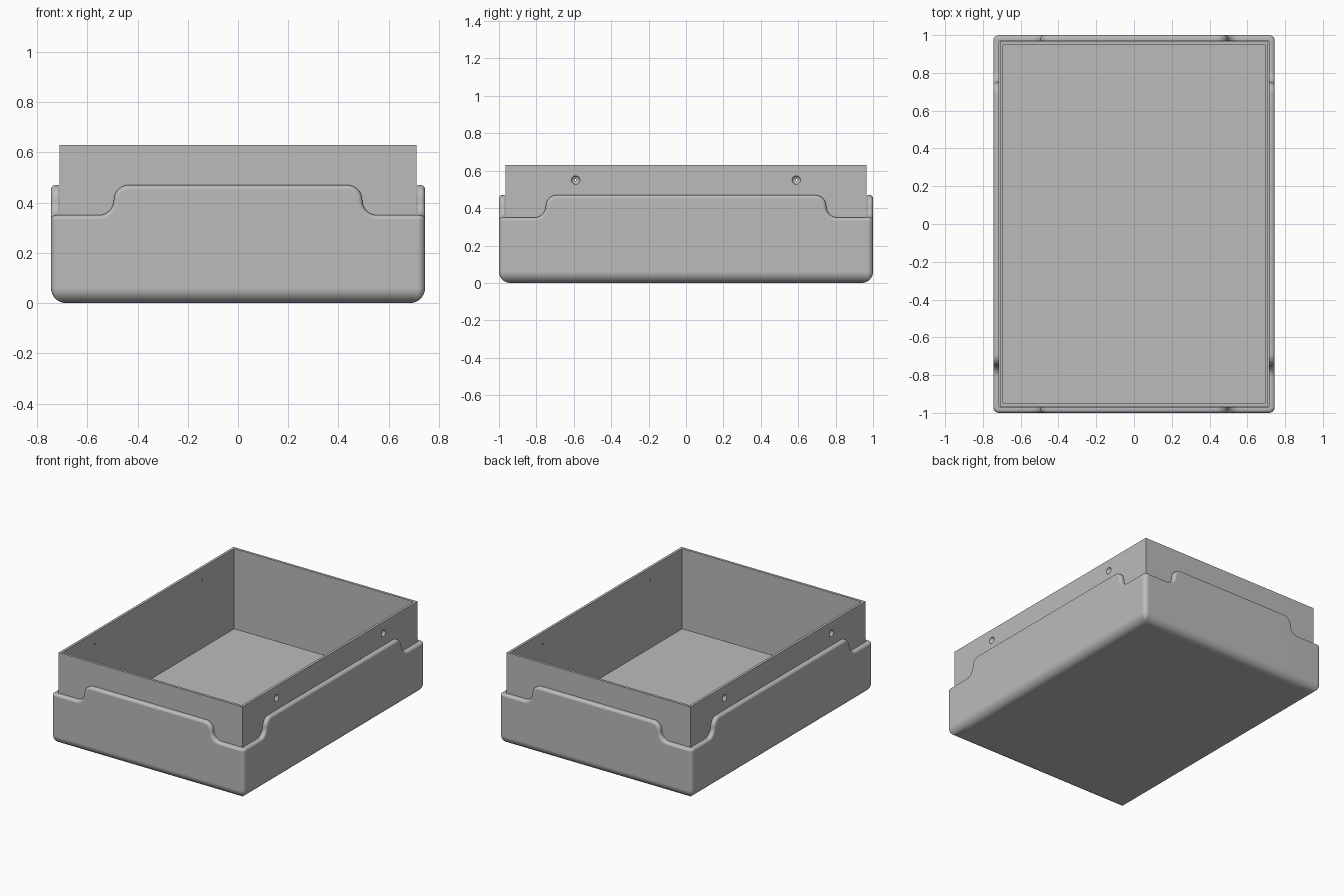
import bpy
import bmesh
from math import sin, cos, pi
from mathutils import Vector, Matrix

cube = bpy.data.objects.get("Cube")
if cube:
    bpy.data.objects.remove(cube)

HALF = (0.745, 1.0)      # half width and half depth
LOW, HIGH = 0.35, 0.47   # shell rim heights
ARC = (HIGH - LOW) / 2   # radius of the step in the rim
CORNER, ROUND_BOTTOM, ROUND_RIM = 0.03, 0.06, 0.018

grey = bpy.data.materials.new("light grey")
grey.use_nodes = True
colour = (0.5, 0.5, 0.5, 1)
grey.diffuse_color = colour
grey.node_tree.nodes["Principled BSDF"].inputs["Base Color"].default_value = colour


def make_object(name, bm):
    bmesh.ops.recalc_face_normals(bm, faces=bm.faces)
    mesh = bpy.data.meshes.new(name)
    bm.to_mesh(mesh)
    bm.free()
    mesh.materials.append(grey)
    obj = bpy.data.objects.new(name, mesh)
    bpy.context.collection.objects.link(obj)
    return obj


def smooth(obj):
    bpy.ops.object.select_all(action="DESELECT")
    obj.select_set(True)
    bpy.context.view_layer.objects.active = obj
    bpy.ops.object.shade_smooth_by_angle(angle=pi / 4.5)


def rim_profile(end, steps=10):
    """Half of a side's rim, centre to end: (position, normal) pairs."""
    mid = LOW + ARC
    points = []
    for k in range(steps + 1):
        n = Vector((sin(k / steps * pi / 2), cos(k / steps * pi / 2)))
        points.append((Vector((end - 2 * ARC, mid)) + n * ARC, n))
    for k in range(1, steps + 1):
        n = Vector((cos(k / steps * pi / 2), sin(k / steps * pi / 2)))
        points.append((Vector((end, mid)) - n * ARC, n))
    return points


def ring(inset, lower=0.0, height=None):
    """Loop round the shell; follows the rim unless a height is given."""
    loop = []
    for i in range(4):
        n = Vector((cos(i * pi / 2), sin(i * pi / 2)))
        t = Vector((-n.y, n.x))
        depth, length = HALF[i % 2], HALF[1 - i % 2]
        half = [p - m * lower for p, m in rim_profile(length - 0.19)]
        side = [Vector((-p.x, p.y)) for p in reversed(half)] + half
        for p in side:
            xy = n * (depth - inset) + t * p.x
            loop.append((xy.x, xy.y, p.y if height is None else height))
        # rounded upright corner
        back = max(CORNER, inset)
        radius = max(CORNER - inset, 0)
        for k in range(7):
            a = k / 6 * pi / 2
            xy = n * (depth - back + radius * cos(a)) + t * (length - back + radius * sin(a))
            loop.append((xy.x, xy.y, LOW - lower if height is None else height))
    return loop


# outer shell with stepped, rounded rim
rings = []
for k in range(9):
    a = k / 8 * pi / 2
    rings.append(ring(ROUND_BOTTOM * (1 - sin(a)), height=ROUND_BOTTOM * (1 - cos(a))))
for k in range(7):
    a = k / 6 * pi / 2
    rings.append(ring(ROUND_RIM * (1 - cos(a)), lower=ROUND_RIM * (1 - sin(a))))
rings.append(ring(CORNER))
rings.append(ring(CORNER, height=0.33))
rings.append(ring(0.05, height=0.33))
rings.append(ring(0.05, height=0.04))

bm = bmesh.new()
loops = [[bm.verts.new(p) for p in r] for r in rings]
for low, high in zip(loops, loops[1:]):
    for j in range(len(low)):
        m = (j + 1) % len(low)
        bm.faces.new((low[j], low[m], high[m], high[j]))
bm.faces.new(loops[0])
bm.faces.new(loops[-1])
bmesh.ops.remove_doubles(bm, verts=bm.verts, dist=0.00005)
shell = make_object("outer_shell", bm)
smooth(shell)
weighted = shell.modifiers.new("even_shading", "WEIGHTED_NORMAL")
weighted.keep_sharp = True

# open inner tray
bm = bmesh.new()
box = Matrix.Translation((0, 0, 0.325)) @ Matrix.Diagonal((1.42, 1.93, 0.61, 1))
bmesh.ops.create_cube(bm, size=1, matrix=box)
top = max(bm.faces, key=lambda f: f.calc_center_median().z)
bmesh.ops.inset_region(bm, faces=[top], thickness=0.025)
floor = bmesh.ops.extrude_discrete_faces(bm, faces=[top])["faces"][0]
bmesh.ops.translate(bm, verts=floor.verts, vec=(0, 0, -0.56))
tray = make_object("inner_tray", bm)

# round dimples in the long walls
bm = bmesh.new()
for x in (-0.71, 0.71):
    for y in (-0.59, 0.59):
        spot = Matrix.Translation((x, y, 0.55)) @ Matrix.Diagonal((0.8, 1, 1, 1))
        bmesh.ops.create_uvsphere(bm, u_segments=24, v_segments=12, radius=0.023, matrix=spot)
cutter = make_object("dimple_cutter", bm)
cutter.hide_render = True
cut = tray.modifiers.new("dimples", "BOOLEAN")
cut.operation = "DIFFERENCE"
cut.solver = "EXACT"
cut.object = cutter
bpy.context.view_layer.objects.active = tray
bpy.ops.object.modifier_apply(modifier=cut.name)
bpy.data.objects.remove(cutter)
smooth(tray)
